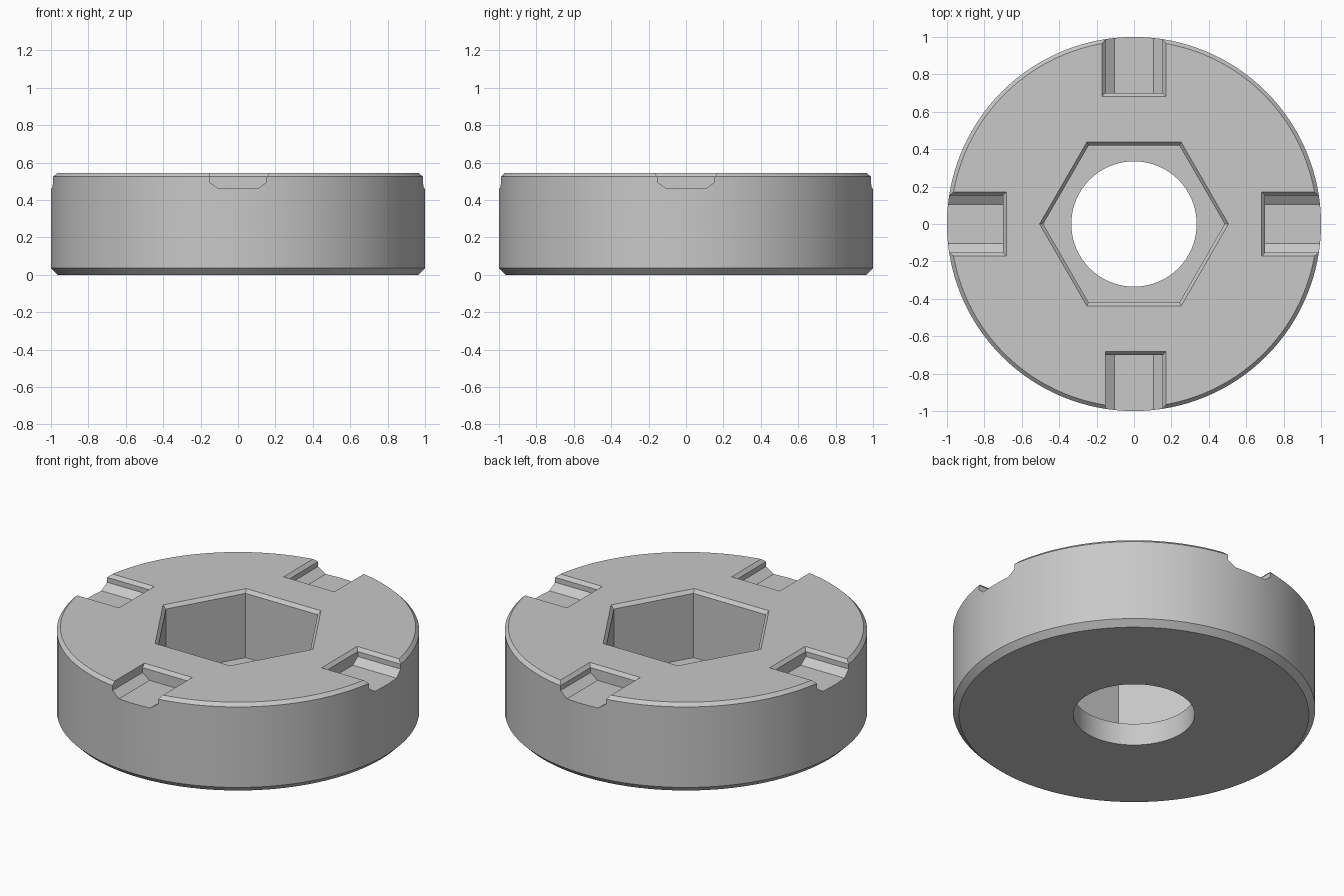
import bpy, bmesh, math
from mathutils import Matrix

cube = bpy.data.objects.get("Cube")
if cube:
    bpy.data.objects.remove(cube)

HEIGHT = 0.545
SEGMENTS = 128

metal = bpy.data.materials.new("light grey metal")
grey = (0.58, 0.58, 0.58, 1)
metal.diffuse_color = grey
metal.use_nodes = True
metal.node_tree.nodes["Principled BSDF"].inputs["Base Color"].default_value = grey


def make_object(name, bm):
    bmesh.ops.recalc_face_normals(bm, faces=bm.faces[:])
    mesh = bpy.data.meshes.new(name)
    bm.to_mesh(mesh)
    bm.free()
    mesh.materials.append(metal)
    obj = bpy.data.objects.new(name, mesh)
    bpy.context.collection.objects.link(obj)
    return obj


def loft(name, rings, closed=False):
    """Skin matching rings of points; cap the ends or close into a loop."""
    bm = bmesh.new()
    loops = [[bm.verts.new(p) for p in ring] for ring in rings]
    pairs = list(zip(loops, loops[1:]))
    if closed:
        pairs.append((loops[-1], loops[0]))
    else:
        bm.faces.new(loops[0])
        bm.faces.new(loops[-1])
    for low, high in pairs:
        for i in range(len(low)):
            j = (i + 1) % len(low)
            bm.faces.new((low[i], low[j], high[j], high[i]))
    return make_object(name, bm)


def circle(radius, z, sides):
    step = math.tau / sides
    return [(radius * math.cos(i * step), radius * math.sin(i * step), z)
            for i in range(sides)]


# Round body with chamfered rims and a central bore
profile = [(0.335, 0), (0.965, 0), (1, 0.035), (1, HEIGHT - 0.02),
           (0.98, HEIGHT), (0.335, HEIGHT)]
body = loft("slotted_ring_body", [circle(r, z, SEGMENTS) for r, z in profile], closed=True)

# Hexagonal pocket with a chamfered mouth
cutters = [loft("hex_pocket_cutter", [circle(r, z, 6) for r, z in (
    (0.485, 0.134), (0.485, HEIGHT - 0.02), (0.525, HEIGHT + 0.02))])]

# Four rim slots: sloped lower sides, upright walls, chamfered mouth
levels = [(0.46, 0.105, 0), (0.495, 0.153, 0), (HEIGHT - 0.02, 0.153, 0),
          (HEIGHT + 0.02, 0.153, 0.035)]
for index in range(4):
    rings = []
    for z, half, flare in levels:
        left = 0 if index == 0 else flare    # front slot has one plain edge
        inner = 0.70 - flare
        rings.append([(-half - left, -1.2, z), (half + flare, -1.2, z),
                      (half + flare, -inner, z), (-half - left, -inner, z)])
    slot = loft("slot_cutter", rings)
    slot.data.transform(Matrix.Rotation(index * math.pi / 2, 4, "Z"))
    cutters.append(slot)

# Cut the pocket and the slots
bpy.ops.object.select_all(action="DESELECT")
body.select_set(True)
bpy.context.view_layer.objects.active = body
for cutter in cutters:
    cut = body.modifiers.new(cutter.name, "BOOLEAN")
    cut.operation = "DIFFERENCE"
    cut.solver = "EXACT"
    cut.object = cutter
    bpy.ops.object.modifier_apply(modifier=cut.name)
    bpy.data.objects.remove(cutter)

bpy.ops.object.shade_smooth_by_angle(angle=math.radians(20))
